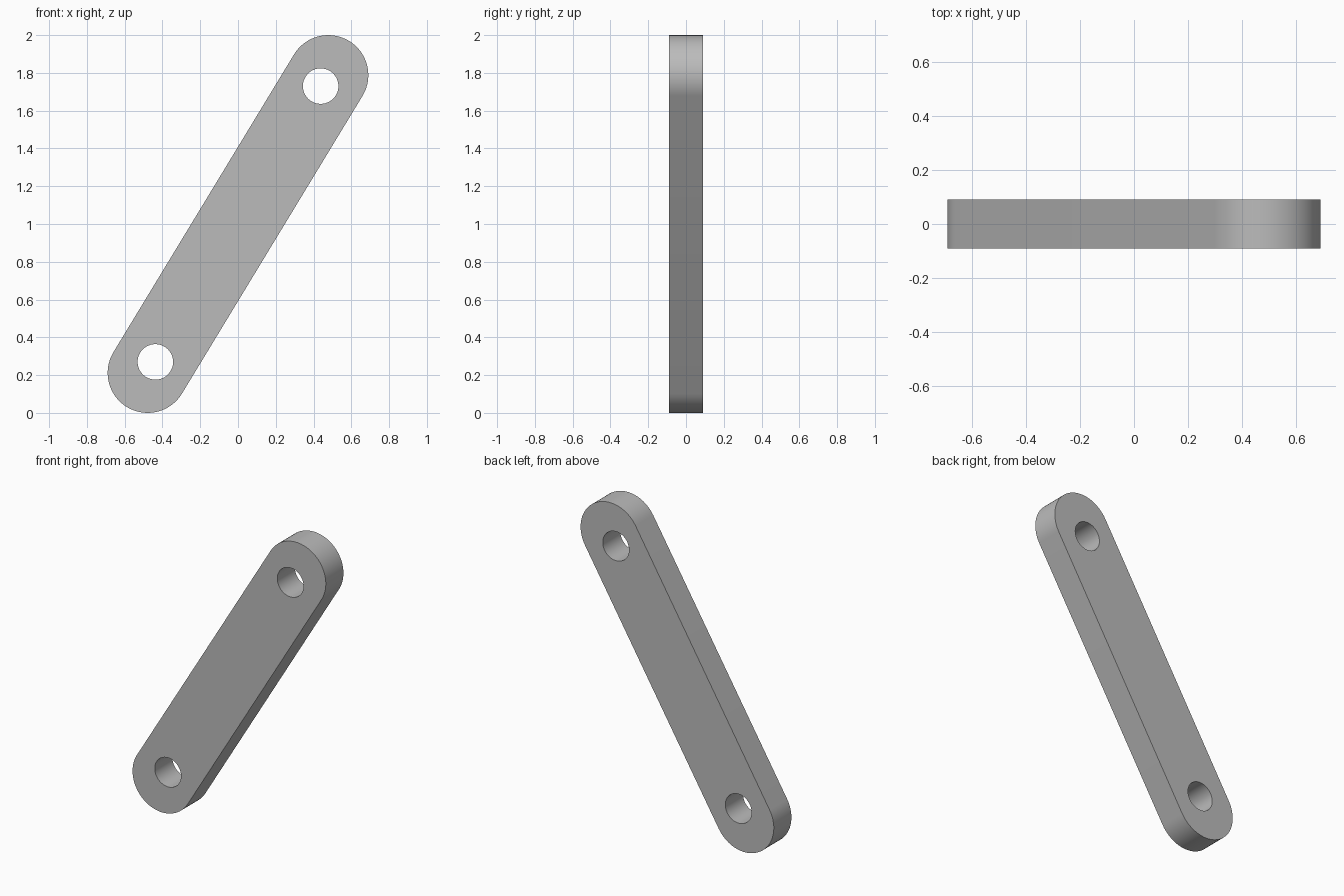
import bpy, bmesh
from math import pi, sin, cos, atan2, radians
from mathutils import Vector

cube = bpy.data.objects.get("Cube")
if cube:
    bpy.data.objects.remove(cube)

HALF_DEPTH = 0.09
END_RADIUS = 0.212
END = Vector((0.478, 0, 0.788))     # centre of the upper rounded end, from the middle
HOLE = Vector((0.4375, 0, 0.73))    # centre of the upper hole, from the middle
HOLE_RADIUS = 0.094
MIDDLE = Vector((0, 0, 1))


def arc(center, radius, start, sweep, count):
    """Points along an arc in the XZ plane."""
    angles = [start + sweep * i / count for i in range(count + 1)]
    return [center + radius * Vector((cos(a), 0, sin(a))) for a in angles]


def add_loop(bm, points):
    verts = [bm.verts.new(p + Vector((0, -HALF_DEPTH, 0))) for p in points]
    return [bm.edges.new((v, verts[i - 1])) for i, v in enumerate(verts)]


# Flat profile: a slanted slot outline with a round hole near each end
bm = bmesh.new()
tilt = atan2(END.z, END.x)
outline = []
edges = []
for side in (1, -1):
    start = tilt - pi / 2 if side == 1 else tilt + pi / 2
    outline += arc(MIDDLE + side * END, END_RADIUS, start, pi, 32)
    edges += add_loop(bm, arc(MIDDLE + side * HOLE, HOLE_RADIUS, 0, 2 * pi, 48)[:-1])
edges += add_loop(bm, outline)
bmesh.ops.triangle_fill(bm, edges=edges, use_beauty=True)

# Thicken the profile into a plate
result = bmesh.ops.extrude_face_region(bm, geom=bm.faces[:], use_keep_orig=True)
moved = [g for g in result["geom"] if isinstance(g, bmesh.types.BMVert)]
bmesh.ops.translate(bm, verts=moved, vec=(0, 2 * HALF_DEPTH, 0))
bmesh.ops.recalc_face_normals(bm, faces=bm.faces[:])

mesh = bpy.data.meshes.new("link_bar")
bm.to_mesh(mesh)
bm.free()
link_bar = bpy.data.objects.new("link_bar", mesh)
bpy.context.collection.objects.link(link_bar)

# Plain grey finish
grey = bpy.data.materials.new("grey")
grey.use_nodes = True
color = (0.5, 0.5, 0.5, 1)
grey.diffuse_color = color
grey.node_tree.nodes["Principled BSDF"].inputs["Base Color"].default_value = color
mesh.materials.append(grey)

# Smooth the rounded walls, keep the rims crisp
bpy.ops.object.select_all(action="DESELECT")
link_bar.select_set(True)
bpy.context.view_layer.objects.active = link_bar
bpy.ops.object.shade_smooth_by_angle(angle=radians(30))
